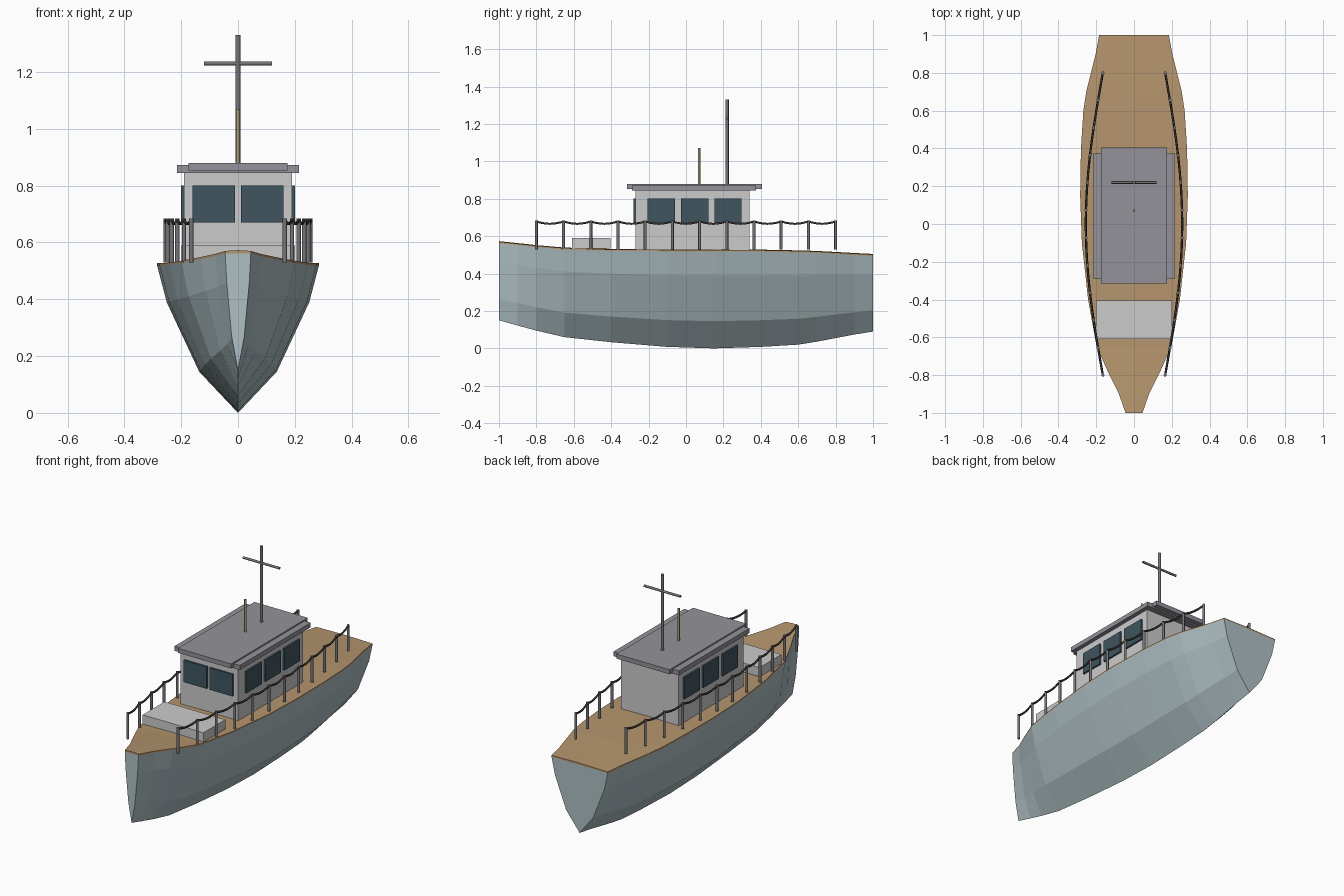
import bpy, bmesh, math

if "Cube" in bpy.data.objects:
    bpy.data.objects.remove(bpy.data.objects["Cube"])


def mat(name, r, g, b):
    m = bpy.data.materials.new(name)
    m.diffuse_color = (r, g, b, 1)
    m.use_nodes = True
    m.node_tree.nodes["Principled BSDF"].inputs["Base Color"].default_value = m.diffuse_color
    return m


HULL = mat("hull_paint", 0.43, 0.53, 0.56)
WOOD = mat("deck_wood", 0.46, 0.30, 0.155)
GLASS = mat("dark_glass", 0.05, 0.09, 0.115)
ROOF = mat("roof_grey", 0.29, 0.29, 0.32)
METAL = mat("dark_metal", 0.18, 0.18, 0.19)
BRASS = mat("brass", 0.40, 0.33, 0.20)
ROPE = mat("black_rope", 0.04, 0.035, 0.03)


def add_mesh(name, bm, material=None):
    bmesh.ops.recalc_face_normals(bm, faces=bm.faces)
    me = bpy.data.meshes.new(name)
    bm.to_mesh(me)
    bm.free()
    ob = bpy.data.objects.new(name, me)
    bpy.context.collection.objects.link(ob)
    if material:
        me.materials.append(material)
    return ob


def loft(name, rings, material):
    # Skin closed cross-sections and cap both ends
    bm = bmesh.new()
    vs = [[bm.verts.new(p) for p in ring] for ring in rings]
    n = len(vs[0])
    for a, b in zip(vs, vs[1:]):
        for i in range(n):
            j = (i + 1) % n
            bm.faces.new((a[i], a[j], b[j], b[i]))
    bm.faces.new(vs[0])
    bm.faces.new(vs[-1])
    return add_mesh(name, bm, material)


def box(name, x0, x1, y0, y1, z0, z1, material=None):
    bm = bmesh.new()
    bmesh.ops.create_cube(bm, size=1)
    for v in bm.verts:
        v.co = ((x0 + x1) / 2 + v.co.x * (x1 - x0),
                (y0 + y1) / 2 + v.co.y * (y1 - y0),
                (z0 + z1) / 2 + v.co.z * (z1 - z0))
    return add_mesh(name, bm, material)


def rod(name, centre, length, r, material, along_x=False):
    bpy.ops.mesh.primitive_cylinder_add(
        vertices=10, radius=r, depth=length, location=centre,
        rotation=(0, math.pi / 2 if along_x else 0, 0))
    ob = bpy.context.object
    ob.name = name
    ob.data.materials.append(material)
    bpy.ops.object.shade_smooth_by_angle(angle=math.radians(40))
    return ob


# Hull stations: y, half beam, keel height, deck height
stations = [
    (-1.00, 0.045, 0.150, 0.570), (-0.90, 0.080, 0.122, 0.560),
    (-0.80, 0.130, 0.095, 0.549), (-0.65, 0.198, 0.060, 0.536),
    (-0.40, 0.243, 0.033, 0.529), (-0.10, 0.276, 0.008, 0.527),
    (0.15, 0.285, 0.000, 0.527), (0.40, 0.281, 0.008, 0.525),
    (0.60, 0.268, 0.020, 0.521), (0.70, 0.253, 0.036, 0.518),
    (0.90, 0.203, 0.074, 0.507), (1.00, 0.185, 0.090, 0.502)]

# Hull with two chines, and the deck slab on top
shape = [(1, 1), (0.88, 0.75), (0.48, 0.28), (0, 0),
         (-0.48, 0.28), (-0.88, 0.75), (-1, 1)]
loft("hull", [[(w * u, y, k + (d - 0.008 - k) * t) for u, t in shape]
              for y, w, k, d in stations], HULL)
loft("deck", [[(w, y, d - 0.008), (-w, y, d - 0.008), (-w, y, d),
               (0, y, d + 0.003), (w, y, d)]
              for y, w, k, d in stations], WOOD)

# Cabin, fore hatch and two-slab roof
box("cabin", -0.19, 0.19, -0.27, 0.34, 0.52, 0.85)
box("fore_hatch", -0.20, 0.20, -0.61, -0.405, 0.535, 0.59)
box("roof_wide", -0.215, 0.215, -0.29, 0.375, 0.845, 0.872, ROOF)
box("roof_long", -0.175, 0.175, -0.315, 0.405, 0.853, 0.88, ROOF)

# Windows
for s, side in ((-1, "left"), (1, "right")):
    a, b = sorted((s * 0.01, s * 0.16))
    box("front_window_" + side, a, b, -0.282, -0.265, 0.67, 0.80, GLASS)
    a, b = sorted((s * 0.185, s * 0.20))
    for i in range(3):
        y = -0.205 + 0.179 * i
        box(f"side_window_{side}_{i + 1}", a, b, y, y + 0.145, 0.67, 0.80, GLASS)

# Mast with crossbar, and antenna
rod("mast", (0, 0.22, 1.10), 0.46, 0.009, METAL)
rod("mast_crossbar", (0, 0.22, 1.23), 0.24, 0.007, METAL, True)
rod("antenna", (0, 0.07, 0.975), 0.19, 0.007, BRASS)

# Rail posts and sagging ropes on both sides
POSTS = 12


def rail_x(t):
    return 0.165 + 0.09 * math.sin(math.pi * t)


for s, side in ((-1, "left"), (1, "right")):
    for i in range(POSTS):
        t = i / (POSTS - 1)
        rod(f"rail_post_{side}_{i + 1}", (s * rail_x(t), -0.8 + 1.6 * t, 0.607),
            0.155, 0.008, METAL)
    cu = bpy.data.curves.new("rail_rope_" + side, "CURVE")
    cu.dimensions = "3D"
    cu.bevel_depth = 0.006
    cu.bevel_resolution = 1
    cu.use_fill_caps = True
    sp = cu.splines.new("POLY")
    steps = (POSTS - 1) * 6
    sp.points.add(steps)
    for j in range(steps + 1):
        t = j / steps
        sag = 0.012 * math.sin(math.pi * (j % 6) / 6)
        sp.points[j].co = (s * rail_x(t), -0.8 + 1.6 * t, 0.678 - sag, 1)
    cu.materials.append(ROPE)
    bpy.context.collection.objects.link(
        bpy.data.objects.new("rail_rope_" + side, cu))
